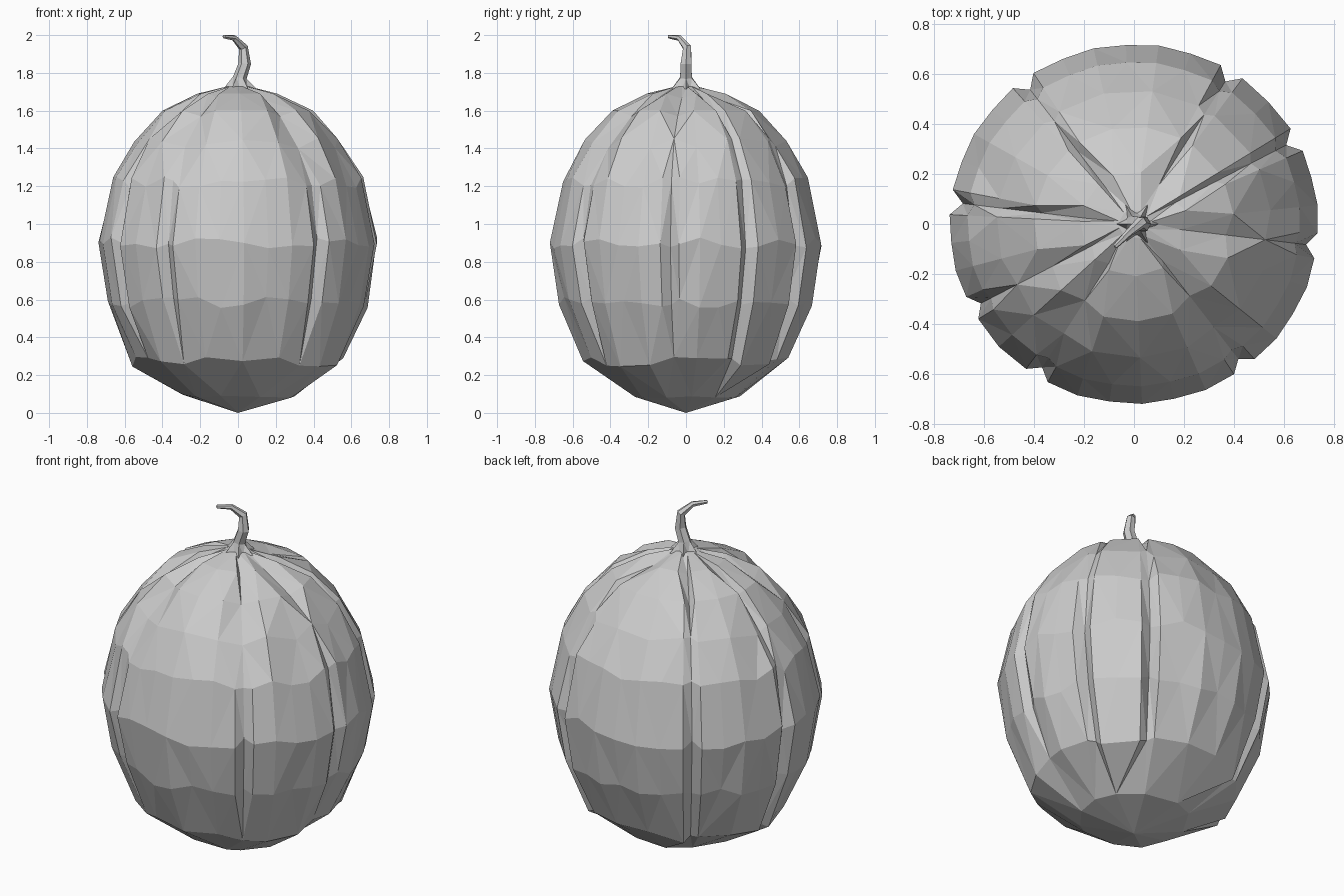
import bpy, bmesh, math, random
from mathutils import Vector

random.seed(4)
if "Cube" in bpy.data.objects:
    bpy.data.objects.remove(bpy.data.objects["Cube"])

grey = bpy.data.materials.new("plain grey")
grey.use_nodes = True
grey.diffuse_color = (0.6, 0.6, 0.6, 1)
grey.node_tree.nodes["Principled BSDF"].inputs["Base Color"].default_value = (0.6, 0.6, 0.6, 1)


def finish(bm, name):
    bmesh.ops.remove_doubles(bm, verts=bm.verts, dist=0.0005)
    bmesh.ops.triangulate(bm, faces=[f for f in bm.faces if len(f.verts) == 4])
    bmesh.ops.recalc_face_normals(bm, faces=bm.faces)
    mesh = bpy.data.meshes.new(name)
    bm.to_mesh(mesh)
    bm.free()
    mesh.materials.append(grey)
    obj = bpy.data.objects.new(name, mesh)
    bpy.context.collection.objects.link(obj)


def skin(bm, rings, bottom, top):
    """Bridge vertex rings and close both ends with points."""
    rows = [[bm.verts.new(p) for p in ring] for ring in rings]
    n = len(rows[0])
    for a, b in zip(rows, rows[1:]):
        for i in range(n):
            j = (i + 1) % n
            bm.faces.new((a[i], a[j], b[j], b[i]))
    for row, point in ((rows[0], bottom), (rows[-1], top)):
        tip = bm.verts.new(point)
        for i in range(n):
            bm.faces.new((row[i], row[(i + 1) % n], tip))


# Angles around the body: narrow grooves between rounded lobes
half = [-53, -7, 28, 58]
grooves = half + [g + 180 for g in half]
columns = []  # (angle, groove weight)
for g, nxt in zip(grooves, grooves[1:] + [307]):
    columns.append((g, 1.0))
    start, end = g + 4, nxt - 4
    steps = max(2, round((end - start) / 10))
    columns += [(start + (end - start) * k / steps, 0.0) for k in range(steps + 1)]

# Gourd body: radius, height, groove depth, zigzag depth, columns merged
profile = [
    (0.30, 0.09, 0.00, 0.00, 4),
    (0.56, 0.27, 0.02, 0.01, 2),
    (0.69, 0.585, 0.045, 0.012, 1),
    (0.74, 0.90, 0.045, 0.004, 1),
    (0.668, 1.22, 0.02, 0.004, 1),
    (0.55, 1.43, 0.02, 0.0, 2),
    (0.40, 1.60, 0.03, 0.0, 2),
    (0.215, 1.69, 0.025, 0.0, 3),
    (0.06, 1.728, 0.0, 0.0, 4),
]
rings = []
for radius, height, depth, zigzag, merge in profile:
    ring = []
    for i, (angle, weight) in enumerate(columns):
        if i % merge and not (weight and depth):
            ring.append(ring[-1].copy())
            continue
        a = math.radians(angle)
        r = radius - depth * weight - zigzag * (i % 2)
        wobble = random.uniform(-0.03, 0.03) if height < 1.5 else 0
        if height < 0.2:
            wobble *= 0.4
        z = height + wobble - (depth * weight if height > 1.5 else 0)
        ring.append(Vector((r * math.cos(a), 0.975 * r * math.sin(a), z)))
    rings.append(ring)
body = bmesh.new()
skin(body, rings, (0, 0, 0), (0, 0, 1.73))
finish(body, "gourd_body")

# Curved stem with a star-shaped foot: centre, tilt direction, width
path = [
    ((0.01, 0.0, 1.715), (0, 0, 1), 0.088),
    ((0.01, 0.0, 1.775), (0.2, 0, 1), 0.036),
    ((0.036, 0.0, 1.85), (0.1, 0, 1), 0.033),
    ((0.028, 0.006, 1.935), (-0.4, -0.3, 1), 0.025),
    ((-0.02, -0.035, 1.985), (-1, -1, 0.5), 0.016),
    ((-0.075, -0.09, 1.992), (-1, -1, 0), 0.010),
]
sides = 12
rings = []
for k, (centre, direction, width) in enumerate(path):
    turn = Vector((0, 0, 1)).rotation_difference(Vector(direction))
    ring = []
    for i in range(sides):
        a = math.tau * i / sides
        r = width
        if i % 2:
            r *= 0.55 if k == 0 else 0.85
        ring.append(Vector(centre) + turn @ Vector((r * math.cos(a), r * math.sin(a), 0)))
    rings.append(ring)
stem = bmesh.new()
skin(stem, rings, (0.01, 0, 1.70), (-0.078, -0.093, 1.992))
finish(stem, "stem")
